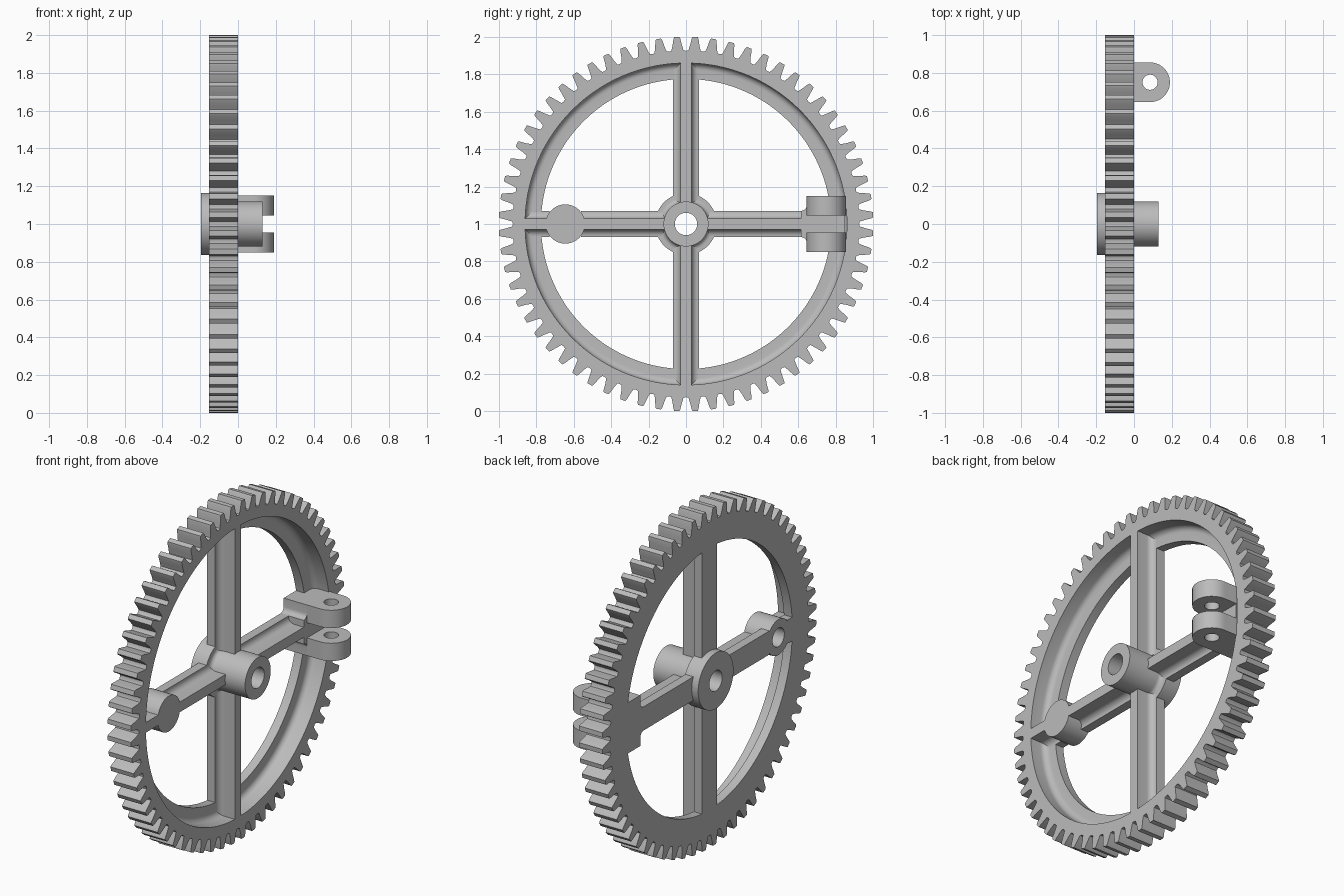
import bpy, bmesh
from math import sin, cos, pi, atan2, radians
from mathutils import Matrix, Vector

cube = bpy.data.objects.get("Cube")
if cube:
    bpy.data.objects.remove(cube)

grey = bpy.data.materials.new("Cast grey")
grey.use_nodes = True
colour = (0.5, 0.5, 0.5, 1)
grey.diffuse_color = colour
grey.node_tree.nodes["Principled BSDF"].inputs["Base Color"].default_value = colour

TEETH = 64
BACK, FRONT = -0.153, 0.0        # rim faces along the axle
WEB = -0.1                       # front of the thin web
R_RIM, R_WEB = 0.86, 0.775       # inner radii of rim and web
FILLET = 0.035
CENTRE = Vector((0, 0, 1))


def polar(r, a, x):
    return Vector((x, r * cos(a), r * sin(a)))


def arc(cx, cy, r, a0, a1, n=6):
    return [(cx + r * cos(a0 + (a1 - a0) * i / n), cy + r * sin(a0 + (a1 - a0) * i / n))
            for i in range(n + 1)]


def skin(name, loops, closed, offset=CENTRE):
    """Skin a row of equal point loops; close the row or cap its ends."""
    bm = bmesh.new()
    rows = [[bm.verts.new(p + offset) for p in loop] for loop in loops]
    n = len(rows[0])
    pairs = list(zip(rows, rows[1:])) + ([(rows[-1], rows[0])] if closed else [])
    for a, b in pairs:
        for i in range(n):
            j = (i + 1) % n
            bm.faces.new((a[i], a[j], b[j], b[i]))
    if not closed:
        bm.faces.new(rows[0])
        bm.faces.new(rows[-1])
    bmesh.ops.remove_doubles(bm, verts=bm.verts, dist=1e-5)
    bmesh.ops.recalc_face_normals(bm, faces=bm.faces)
    mesh = bpy.data.meshes.new(name)
    bm.to_mesh(mesh)
    bm.free()
    mesh.materials.append(grey)
    obj = bpy.data.objects.new(name, mesh)
    bpy.context.collection.objects.link(obj)
    bpy.ops.object.select_all(action="DESELECT")
    obj.select_set(True)
    bpy.context.view_layer.objects.active = obj
    bpy.ops.object.shade_smooth_by_angle(angle=radians(30))
    return obj


def lathe(name, profile, offset=CENTRE, n=64):
    """Turn (radius, x) points around the axle direction."""
    return skin(name, [[polar(r, 2 * pi * i / n, x) for r, x in profile] for i in range(n)],
                True, offset)


# Toothed rim with a filleted inner web
inner = [(R_RIM, FRONT)]
inner += arc(R_RIM - FILLET, WEB + FILLET, FILLET, 0, -pi / 2)
inner += [(R_WEB, WEB), (R_WEB, BACK)]
tooth = [(-0.5, 0.925), (-0.36, 0.928), (-0.27, 0.955), (-0.19, 0.99), (-0.14, 1.0)]
tooth += [(-t, r) for t, r in reversed(tooth[1:])]
sections = []
for k in range(TEETH):
    for t, r in tooth:
        a = 2 * pi * (k + 0.5 + t) / TEETH
        sections.append([polar(q, a, x) for q, x in [(r, BACK), (r, FRONT)] + inner])
skin("toothed_rim", sections, True)

# Bored hub with back flange and long front sleeve
hub = [(0.06, 0.13), (0.06, -0.195), (0.165, -0.195), (0.165, WEB)]
hub += arc(0.12 + 0.025, WEB + 0.025, 0.025, -pi / 2, -pi) + [(0.12, 0.13)]
lathe("hub", hub)

# Round boss with a blind hole at the back
lathe("spoke_boss", [(0, FRONT), (0, -0.05), (0.055, -0.05), (0.055, BACK),
                     (0.105, BACK), (0.105, FRONT)], Vector((0, -0.645, 1)))

# T-section spokes: wide web behind, narrow rib in front
half = [(0.07, BACK), (0.07, WEB)]
half += arc(0.03 + FILLET, WEB + FILLET, FILLET, -pi / 2, -pi) + [(0.03, FRONT)]
tee = half + [(-w, x) for w, x in reversed(half)]


def spoke(name, quarter, r0, r1):
    turn = Matrix.Rotation(quarter * pi / 2, 3, "X")
    skin(name, [[turn @ Vector((x, r, w)) for w, x in tee] for r in (r0, r1)], False)


spoke("lug_spoke", 0, 0.1, 0.66)
spoke("top_spoke", 1, 0.1, R_RIM)
spoke("boss_spoke_inner", 2, 0.1, 0.56)
spoke("boss_spoke_outer", 2, 0.73, R_RIM)
spoke("bottom_spoke", 3, 0.1, R_RIM)

# Pad carrying the lugs, flared where it meets the spoke
pad = [(0.85, -0.15), (0.645, -0.15), (0.645, -0.1)]
pad += arc(0.615, -0.1, 0.03, 0, pi / 2)
pad += [(y, -z) for y, z in reversed(pad)]
skin("lug_pad", [[Vector((x, y, z)) for y, z in pad] for x in (BACK, FRONT)], False)

# Pair of rounded lugs with pin holes
LUG_X, LUG_Y, LUG_R, PIN_R = 0.085, 0.75, 0.105, 0.04
corner = atan2(LUG_R, -LUG_X)
angles = sorted([2 * pi * i / 48 for i in range(48)] + [corner, 2 * pi - corner])
for name, z0, z1 in (("upper_lug", 0.045, 0.15), ("lower_lug", -0.15, -0.045)):
    loops = []
    for a in angles:
        c, s = cos(a), sin(a)
        reach = LUG_R if c >= 0 else min(LUG_R / max(abs(s), 1e-6), LUG_X / max(-c, 1e-6))
        loops.append([Vector((LUG_X + r * c, LUG_Y + r * s, z))
                      for r, z in ((PIN_R, z0), (reach, z0), (reach, z1), (PIN_R, z1))])
    skin(name, loops, True)
